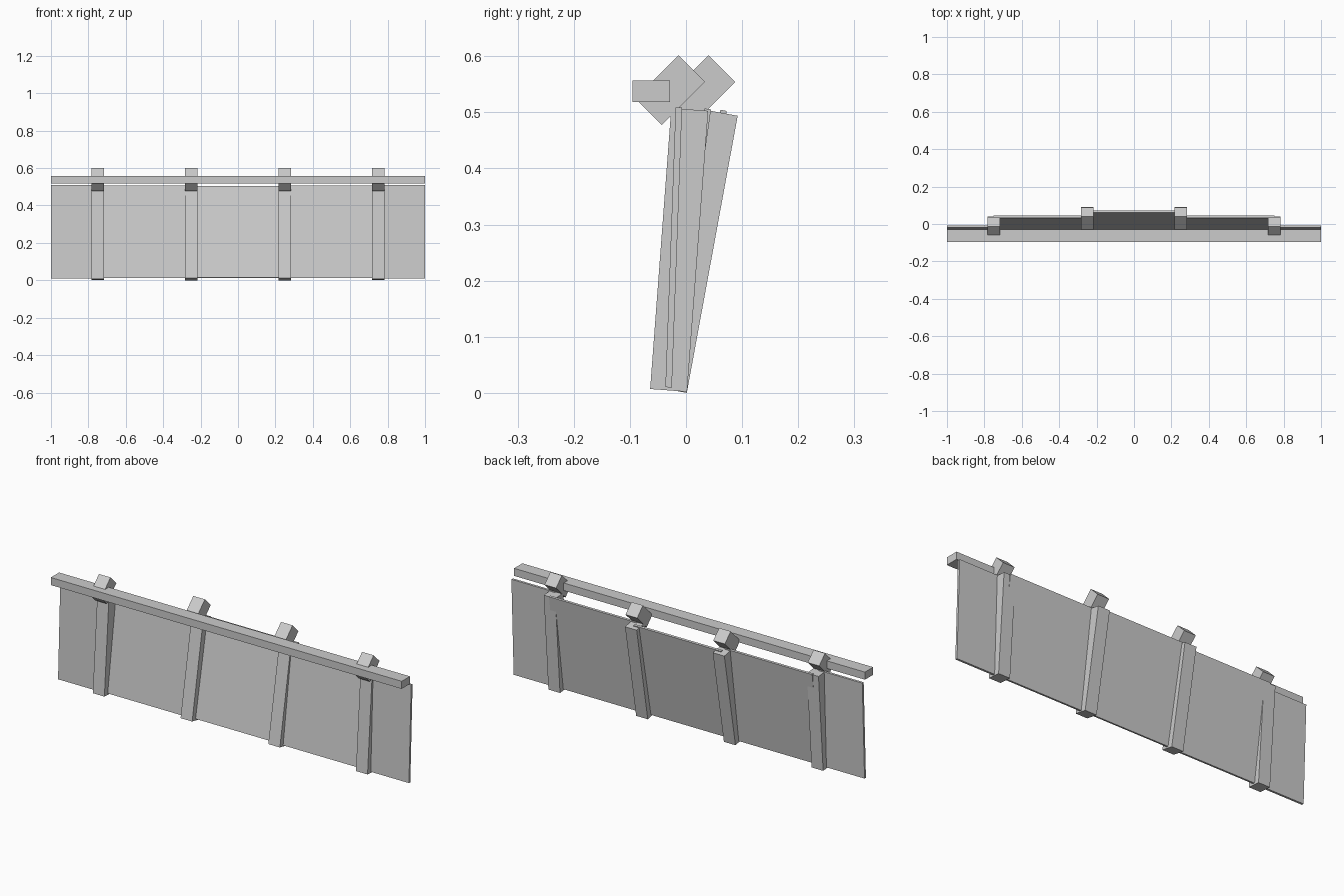
import bpy
import math
from mathutils import Matrix

if "Cube" in bpy.data.objects:
    bpy.data.objects.remove(bpy.data.objects["Cube"])

grey = bpy.data.materials.new("plain grey")
grey.diffuse_color = (0.6, 0.6, 0.6, 1)
grey.use_nodes = True
grey.node_tree.nodes["Principled BSDF"].inputs["Base Color"].default_value = grey.diffuse_color


def box(name, size, centre, tilt=0.0):
    """Box leaning backwards about the x axis by tilt degrees."""
    bpy.ops.mesh.primitive_cube_add(size=1)
    ob = bpy.context.object
    ob.name = name
    ob.data.transform(Matrix.Translation(centre)
                      @ Matrix.Rotation(math.radians(-tilt), 4, 'X')
                      @ Matrix.Diagonal((*size, 1)))
    ob.data.materials.append(grey)
    return ob


def leaning(name, x, width, depth, height, foot, tilt):
    """Upright box whose bottom centre sits at foot (y, z)."""
    a = math.radians(tilt)
    centre = (x, foot[0] + math.sin(a) * height / 2,
              foot[1] + math.cos(a) * height / 2)
    return box(name, (width, depth, height), centre, tilt)


# handrail along the front
box("rail", (2.0, 0.067, 0.039), (0, -0.062, 0.5375))

# thin panels, leaning further back towards the middle
leaning("middle_panel", 0, 0.5, 0.0115, 0.499, (-0.030, 0.014), 11.2)
for side, s in (("left", -1), ("right", 1)):
    leaning(side + "_inner_panel", s * 0.5, 0.5, 0.0115, 0.499, (-0.031, 0.012), 8.05)
    leaning(side + "_end_panel", s * 0.875, 0.25, 0.0115, 0.499, (-0.031, 0.010), 2.1)

    # posts, each with a diagonal bracket on top
    for place, x, tilt, foot_z, cap_y in (("outer", 0.75, 4.3, 0.0045, -0.0285),
                                          ("inner", 0.25, 10.4, 0.006, 0.0255)):
        leaning(f"{side}_{place}_post", s * x, 0.066, 0.066, 0.502, (-0.031, foot_z), tilt)
        box(f"{side}_{place}_bracket", (0.066, 0.067, 0.109), (s * x, cap_y, 0.5395), 45)
